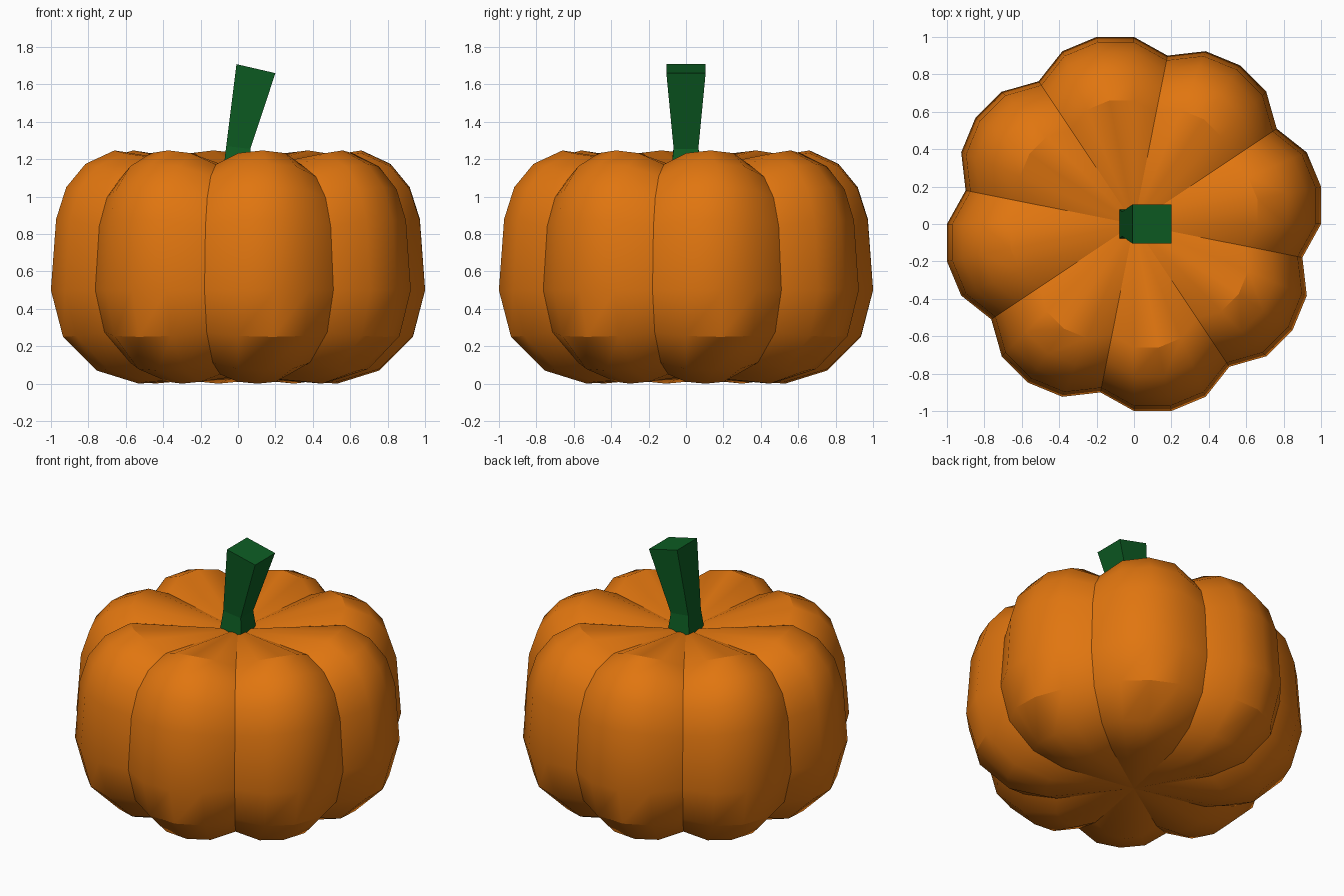
import bpy, bmesh, math

if "Cube" in bpy.data.objects:
    bpy.data.objects.remove(bpy.data.objects["Cube"])


def material(name, rgb):
    m = bpy.data.materials.new(name)
    m.diffuse_color = (*rgb, 1)
    m.use_nodes = True
    m.node_tree.nodes["Principled BSDF"].inputs["Base Color"].default_value = m.diffuse_color
    return m


def finish(name, bm, mat):
    bmesh.ops.recalc_face_normals(bm, faces=bm.faces)
    mesh = bpy.data.meshes.new(name)
    bm.to_mesh(mesh)
    bm.free()
    mesh.materials.append(mat)
    ob = bpy.data.objects.new(name, mesh)
    bpy.context.collection.objects.link(ob)
    return ob


def bridge(bm, a, b):
    n = len(a)
    for i in range(n):
        bm.faces.new((a[i], a[(i + 1) % n], b[(i + 1) % n], b[i]))


orange = material("pumpkin orange", (0.75, 0.18, 0.005))
green = material("stem green", (0.004, 0.11, 0.017))

# Pumpkin body: a turned profile whose radius and height swell in eight lobes
SEGS = 32
LOBE = (1.0, 1.02, 1.0, 0.918)      # last entry is the groove
PROFILE = [(0.53, 0.0), (0.755, 0.07), (0.935, 0.25), (1.0, 0.5),
           (0.972, 0.88), (0.918, 1.05), (0.815, 1.175), (0.66, 1.247)]
MID = 0.5

bm = bmesh.new()
rings = []
for r, z in PROFILE:
    ring = []
    for i in range(SEGS):
        a = 2 * math.pi * i / SEGS
        f = LOBE[i % 4]
        ring.append(bm.verts.new((r * f * math.cos(a), r * f * math.sin(a),
                                  MID + (z - MID) * f / 1.02)))
    rings.append(ring)
for lower, upper in zip(rings, rings[1:]):
    bridge(bm, lower, upper)
# Sunken top and bottom centres
for ring, z in ((rings[0], 0.04), (rings[-1], 1.14)):
    pole = bm.verts.new((0, 0, z))
    for i in range(SEGS):
        bm.faces.new((ring[i], ring[(i + 1) % SEGS], pole))
body = finish("pumpkin_body", bm, orange)
bpy.context.view_layer.objects.active = body
body.select_set(True)
bpy.ops.object.shade_smooth_by_angle(angle=math.radians(30))

# Stem: square sections, pinched near the base, leaning and flaring to the top
# each section: left x, left z, right x, right z, half depth
SECTIONS = [(-0.082, 1.11, 0.082, 1.11, 0.082),
            (-0.063, 1.27, 0.066, 1.255, 0.066),
            (-0.008, 1.708, 0.2, 1.66, 0.105)]
bm = bmesh.new()
loops = [[bm.verts.new(p) for p in ((x0, -d, z0), (x1, -d, z1), (x1, d, z1), (x0, d, z0))]
         for x0, z0, x1, z1, d in SECTIONS]
for a, b in zip(loops, loops[1:]):
    bridge(bm, a, b)
bm.faces.new(loops[0])
bm.faces.new(loops[-1])
finish("stem", bm, green)
